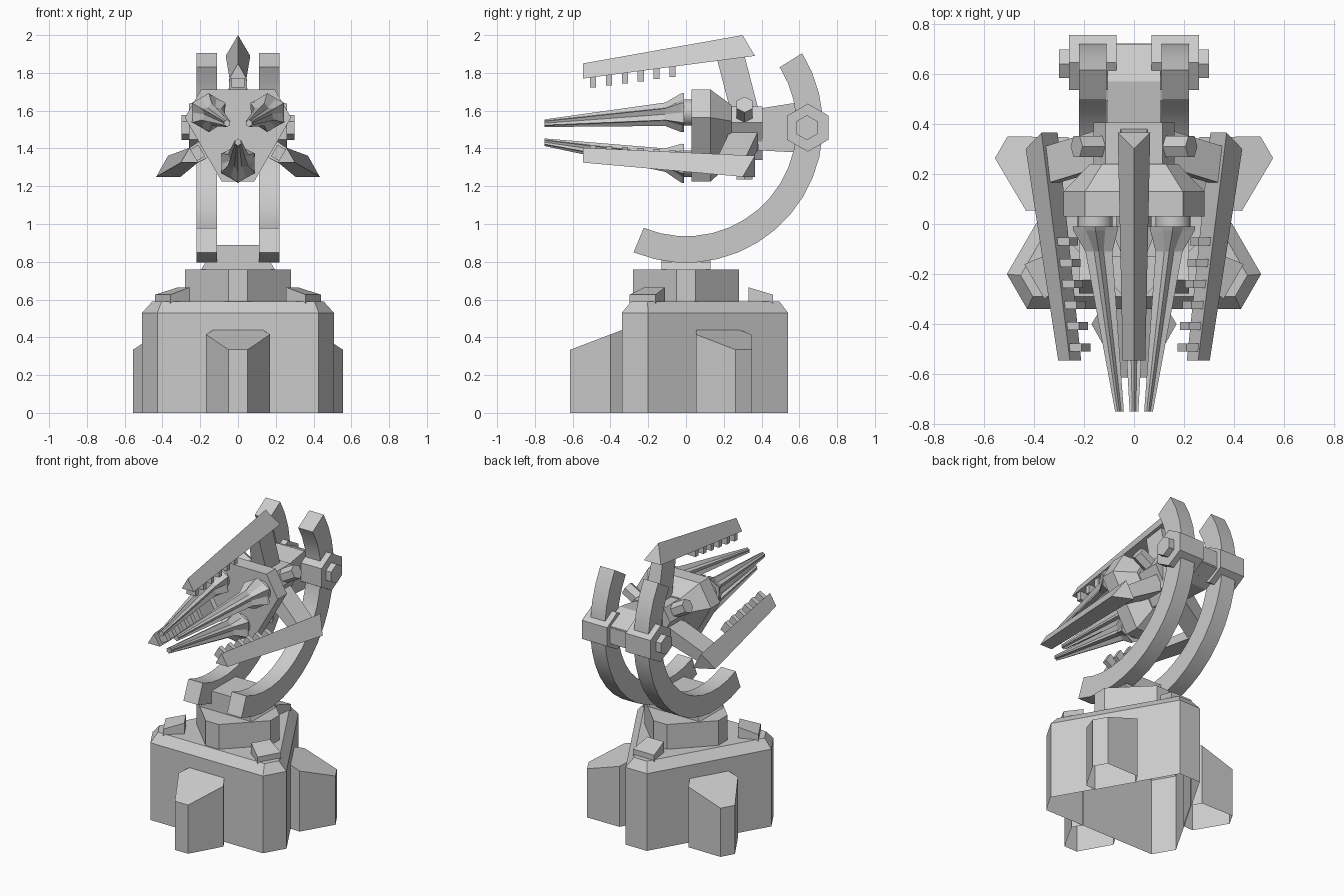
import bpy, bmesh
from math import sin, cos, radians, atan2, hypot, pi
from mathutils import Matrix, Vector

if "Cube" in bpy.data.objects:
    bpy.data.objects.remove(bpy.data.objects["Cube"])

AXIS_Z = 1.50   # height of the gun axis


def loft(name, rings, mat=None, open_start=False, smooth=False):
    """Skin a list of equal-length point rings, cap both ends."""
    bm = bmesh.new()
    vs = [[bm.verts.new(p) for p in r] for r in rings]
    n = len(rings[0])
    for a, b in zip(vs, vs[1:]):
        for i in range(n):
            j = (i + 1) % n
            bm.faces.new((a[i], a[j], b[j], b[i]))
    first = bm.faces.new(vs[0][::-1])
    bm.faces.new(vs[-1])
    bmesh.ops.recalc_face_normals(bm, faces=bm.faces)
    if open_start:
        bmesh.ops.delete(bm, geom=[first], context='FACES_ONLY')
    if mat is not None:
        bm.transform(mat)
    me = bpy.data.meshes.new(name)
    bm.to_mesh(me)
    bm.free()
    ob = bpy.data.objects.new(name, me)
    bpy.context.collection.objects.link(ob)
    if smooth:
        bpy.context.view_layer.objects.active = ob
        ob.select_set(True)
        bpy.ops.object.shade_smooth_by_angle(angle=radians(35))
        ob.select_set(False)
    return ob


def cut_triangle(a, d, start):
    """Triangle with cut corners: long sides at distance a, cut sides at d."""
    t = (a - 0.5 * d) / 0.866
    r, w = hypot(d, t), atan2(t, d)
    return [(r * cos(radians(start + k) + s * w), r * sin(radians(start + k) + s * w))
            for k in (0, 120, 240) for s in (-1, 1)]


def ngon(n, r, turn=0.0):
    return [(r * cos(turn + 2 * pi * i / n), r * sin(turn + 2 * pi * i / n)) for i in range(n)]


def at_z(pts, z):
    return [(x, y, z) for x, y in pts]


def at_y(pts, y, cx=0, cz=0):
    return [(x + cx, y, z + cz) for x, z in pts]


def at_x(pts, x, cy=0, cz=0):
    return [(x, y + cy, z + cz) for y, z in pts]


def rect(w, h):
    return [(-w, -h), (w, -h), (w, h), (-w, h)]


def around_gun(deg):
    return Matrix.Translation((0, 0, AXIS_Z)) @ Matrix.Rotation(radians(deg), 4, 'Y')


# Base body, open underneath
body = cut_triangle(0.34, 0.54, 90)
loft("base", [at_z(body, 0), at_z(body, 0.53),
              at_z(cut_triangle(0.29, 0.495, 90), 0.59)], open_start=True)

# Buttresses on the long sides and sloped blocks on the corners
plan = [(-0.13, -0.335), (-0.17, -0.40), (-0.05, -0.613),
        (0.05, -0.613), (0.17, -0.40), (0.13, -0.335)]
block = [(-0.063, 0.33), (0.063, 0.33), (0.08, 0.46), (-0.08, 0.46)]
for k in range(3):
    turn = Matrix.Rotation(radians(120 * k), 4, 'Z')
    loft("buttress", [at_z(plan, 0), [(x, y, 0.44 + (y + 0.335) * 0.38) for x, y in plan]],
         turn, open_start=True)
    loft("corner_block", [at_z(block, 0.58),
                          [(x, y, 0.665 - (y - 0.33) * 0.3) for x, y in block]], turn)

# Turntable and cradle mount
octo = ngon(8, 0.28, 0)
octo = [(sx * x, sy * y) for sx, sy, x, y in (
    (1, -1, .28, .05), (1, 1, .28, .05), (1, 1, .05, .28), (-1, 1, .05, .28),
    (-1, 1, .28, .05), (-1, -1, .28, .05), (-1, -1, .05, .28), (1, -1, .05, .28))]
loft("turntable", [at_z(octo, 0.58), at_z(octo, 0.76)])
loft("mount_plate", [at_z(rect(0.195, 0.13), 0.76), at_z(rect(0.17, 0.13), 0.80)])
loft("mount_block", [at_z(rect(0.11, 0.13), 0.78), at_z(rect(0.11, 0.13), 0.89)])

# Curved cradle arms with hexagonal brackets
for s in (-1, 1):
    rings = []
    for i in range(17):
        a = radians(-112.5 + 144.5 * i / 16)
        rings.append([(s * x, r * cos(a), 1.52 + r * sin(a))
                      for x, r in ((.11, .585), (.22, .585), (.22, .725), (.11, .725))])
    loft("cradle_arm", rings, smooth=True)
    big, small = ngon(6, 0.127, pi / 2), ngon(6, 0.066, pi / 2)
    loft("bracket", [at_x(big, s * 0.07, 0.645, 1.51), at_x(big, s * 0.26, 0.645, 1.51)])
    loft("bracket_bolt", [at_x(small, s * 0.25, 0.64, 1.51), at_x(small, s * 0.30, 0.64, 1.51)])

# Axle and neck between the arms
hexa = ngon(6, 0.10, pi / 2)
loft("axle", [at_x(hexa, -0.11, 0.635, 1.51), at_x(hexa, 0.11, 0.635, 1.51)])
loft("neck", [at_y(rect(0.105, 0.11), 0.38, 0, 1.50), at_y(rect(0.105, 0.13), 0.57, 0, 1.51),
              at_y(rect(0.105, 0.06), 0.72, 0, 1.51)])

# Gun housing
G = around_gun(0)
front = cut_triangle(0.212, 0.275, -90)
back = cut_triangle(0.13, 0.175, -90)
loft("gun_housing", [at_y(front, 0.03), at_y(front, 0.13), at_y(back, 0.24)], G)
rear = cut_triangle(0.122, 0.16, -90)
loft("gun_rear", [at_y(rear, 0.235), at_y(rear, 0.405)], G)


def star(r, inner):
    return [(r * f * sin(pi * i / 6), r * f * cos(pi * i / 6))
            for i in range(12) for f in [inner if i % 2 else 1.0]]


for k in range(3):
    up, down = around_gun(120 * k), around_gun(120 * k + 60)

    # Fluted barrel with flared root
    loft("barrel_collar", [at_y(ngon(20, 0.07), 0.05, 0, 0.18),
                           at_y(ngon(20, 0.07), -0.03, 0, 0.18)], down, smooth=True)
    loft("barrel", [at_y(star(0.103, 0.85), -0.01, 0, 0.18),
                    at_y(star(0.103, 0.75), -0.025, 0, 0.178),
                    at_y(star(0.062, 0.62), -0.11, 0, 0.162),
                    at_y(star(0.02, 0.75), -0.75, 0, 0.067)], down)

    # Hexagonal pin
    loft("side_pin", [at_z(ngon(6, 0.048), 0.10), [(x, y - 0.0, 0.265) for x, y in ngon(6, 0.048)]],
         down @ Matrix.Translation((0, 0.31, 0)))

    # Outer prong: ridged tapering beam
    loft("prong", [[(-0.045, -0.545, 0.27), (0.045, -0.545, 0.27), (0, -0.545, 0.35)],
                   [(-0.065, 0.365, 0.39), (0.065, 0.365, 0.39), (0, 0.30, 0.50)]], up)

    # Strut from housing to prong
    loft("prong_strut", [[(x, y, z) for x, y, z in (
        (-.055, .235, .10), (.055, .235, .10), (.055, .385, .10), (-.055, .385, .10))],
        [(x, y, z) for x, y, z in (
            (-.04, .165, .37), (.04, .165, .37), (.04, .31, .39), (-.04, .31, .39))]], up)

    # Teeth under the prong
    for i in range(6):
        y = -0.493 + 0.0845 * i
        z = 0.27 + (y + 0.545) * 0.132
        loft("tooth", [at_z(rect(0.035, 0.016), z - 0.055), at_z(rect(0.035, 0.016), z + 0.01)],
             up @ Matrix.Translation((0, y, 0)))
